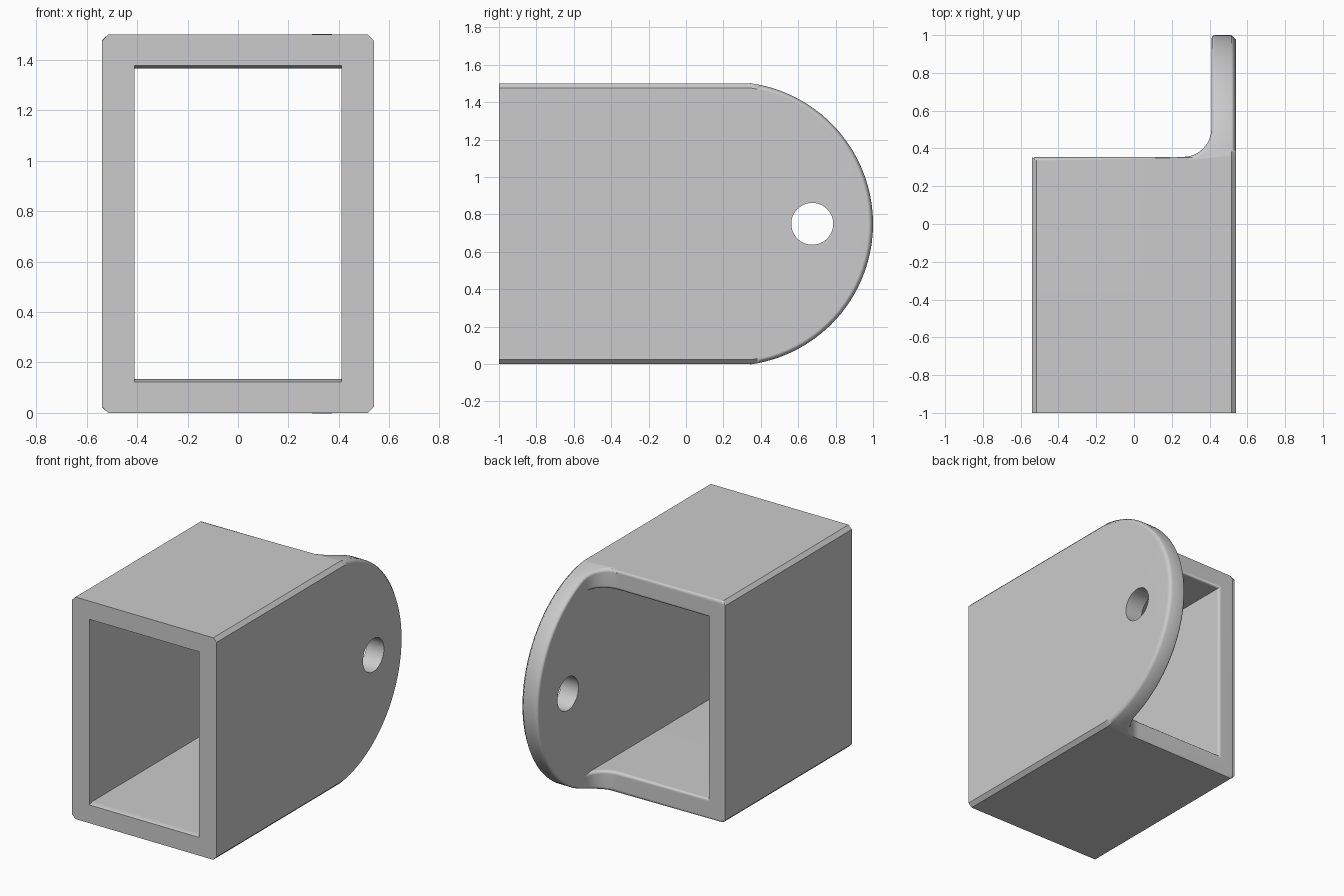
import bpy, bmesh, math
from math import sin, cos, pi, sqrt

if "Cube" in bpy.data.objects:
    bpy.data.objects.remove(bpy.data.objects["Cube"])

HALF_W, INNER, HEIGHT, BACK = 0.54, 0.41, 1.5, 0.355
MID, FILLET, CHAMFER, ROUND = HEIGHT / 2, 0.15, 0.025, 0.02
ARC_Y = 0.2415
ARC_R = 1 - ARC_Y

grey = bpy.data.materials.new("light_grey")
grey.use_nodes = True
colour = (0.6, 0.6, 0.6, 1)
grey.diffuse_color = colour
grey.node_tree.nodes["Principled BSDF"].inputs["Base Color"].default_value = colour


def make_object(name, bm):
    bmesh.ops.recalc_face_normals(bm, faces=bm.faces)
    mesh = bpy.data.meshes.new(name)
    bm.to_mesh(mesh)
    bm.free()
    mesh.materials.append(grey)
    obj = bpy.data.objects.new(name, mesh)
    bpy.context.collection.objects.link(obj)
    return obj


def prism(points, offset):
    """Extrude a closed 3D outline along an offset."""
    bm = bmesh.new()
    face = bm.faces.new([bm.verts.new(p) for p in points])
    new = bmesh.ops.extrude_face_region(bm, geom=[face])["geom"]
    bmesh.ops.translate(bm, vec=offset, verts=[v for v in new if isinstance(v, bmesh.types.BMVert)])
    bmesh.ops.recalc_face_normals(bm, faces=bm.faces)
    return bm


# Fillet between the rear rim and the side plate; the arc shares its stations
steps = 8
fillet = [(INNER - FILLET + FILLET * sin(a), BACK + FILLET - FILLET * cos(a))
          for a in [i * pi / 2 / steps for i in range(steps + 1)]]
stations = [(y, MID + sqrt(ARC_R ** 2 - (y - ARC_Y) ** 2)) for x, y in fillet]
start = math.acos((fillet[-1][1] - ARC_Y) / ARC_R)
tail = [(ARC_Y + ARC_R * cos(a), MID + ARC_R * sin(a))
        for a in [start * (1 - i / 18) for i in range(1, 19)]]
upper = [(-1, HEIGHT)] + stations + tail
outline = upper + [(y, HEIGHT - z) for y, z in reversed(upper[:-1])]

# Bracket body: rounded side outline with chamfered long edges
bm = prism([(-HALF_W, y, z) for y, z in outline], (2 * HALF_W, 0, 0))
rim = [e for e in bm.edges if abs(e.verts[0].co.x - e.verts[1].co.x) < 0.001
       and max(v.co.y for v in e.verts) > -0.99]
bmesh.ops.bevel(bm, geom=rim, offset=CHAMFER, segments=1, affect='EDGES', clamp_overlap=False)
body = make_object("bracket", bm)

# Cutters: rear notch, square bore, flared bore mouth, pin hole
notch = [(x, y, -0.1) for x, y in [(-1, BACK)] + fillet + [(INNER, 1.2), (-1, 1.2)]]
lo, flare = 0.135, 0.012
bore = [(-1.1, lo - flare), (-1, lo - flare), (-0.97, lo), (1.1, lo)]
bore += [(y, HEIGHT - z) for y, z in reversed(bore)]
hole = [(0, 0.675 + 0.112 * cos(i * pi / 24), MID + 0.112 * sin(i * pi / 24)) for i in range(48)]
cutters = [make_object("rear_notch_cutter", prism(notch, (0, 0, HEIGHT + 0.2))),
           make_object("bore_cutter", prism([(-INNER, y, z) for y, z in bore], (2 * INNER, 0, 0))),
           make_object("pin_hole_cutter", prism(hole, (1, 0, 0)))]
for cutter in cutters:
    mod = body.modifiers.new(cutter.name, 'BOOLEAN')
    mod.operation, mod.solver, mod.object = 'DIFFERENCE', 'EXACT', cutter
cut = bpy.data.meshes.new_from_object(body.evaluated_get(bpy.context.evaluated_depsgraph_get()))
body.modifiers.clear()
for cutter in cutters:
    bpy.data.objects.remove(cutter)

# Round the inner rear edges
bm = bmesh.new()
bm.from_mesh(cut)
bmesh.ops.remove_doubles(bm, verts=bm.verts, dist=0.001)
bmesh.ops.dissolve_limit(bm, angle_limit=0.01, verts=bm.verts, edges=bm.edges)


def in_hole(v):
    return math.hypot(v.co.y - 0.675, v.co.z - MID) < 0.12


def is_rear_edge(e):
    return (e.is_manifold and e.calc_face_angle_signed(0) > 0.9
            and all(v.co.y > BACK - 0.002 and v.co.x < INNER + 0.001 for v in e.verts)
            and not any(in_hole(v) for v in e.verts))


bmesh.ops.bevel(bm, geom=[e for e in bm.edges if is_rear_edge(e)], offset=ROUND,
                segments=3, profile=0.5, affect='EDGES', clamp_overlap=False)

# Smooth the curves, keep the long chamfers crisp
for f in bm.faces:
    f.smooth = True
for e in bm.edges:
    limit = 0.9 if min(v.co.y for v in e.verts) > BACK + 0.03 else 0.6
    e.smooth = e.is_manifold and e.calc_face_angle(0) < limit
bm.to_mesh(body.data)
bm.free()
normals = body.modifiers.new("even_shading", 'WEIGHTED_NORMAL')
normals.keep_sharp = True
